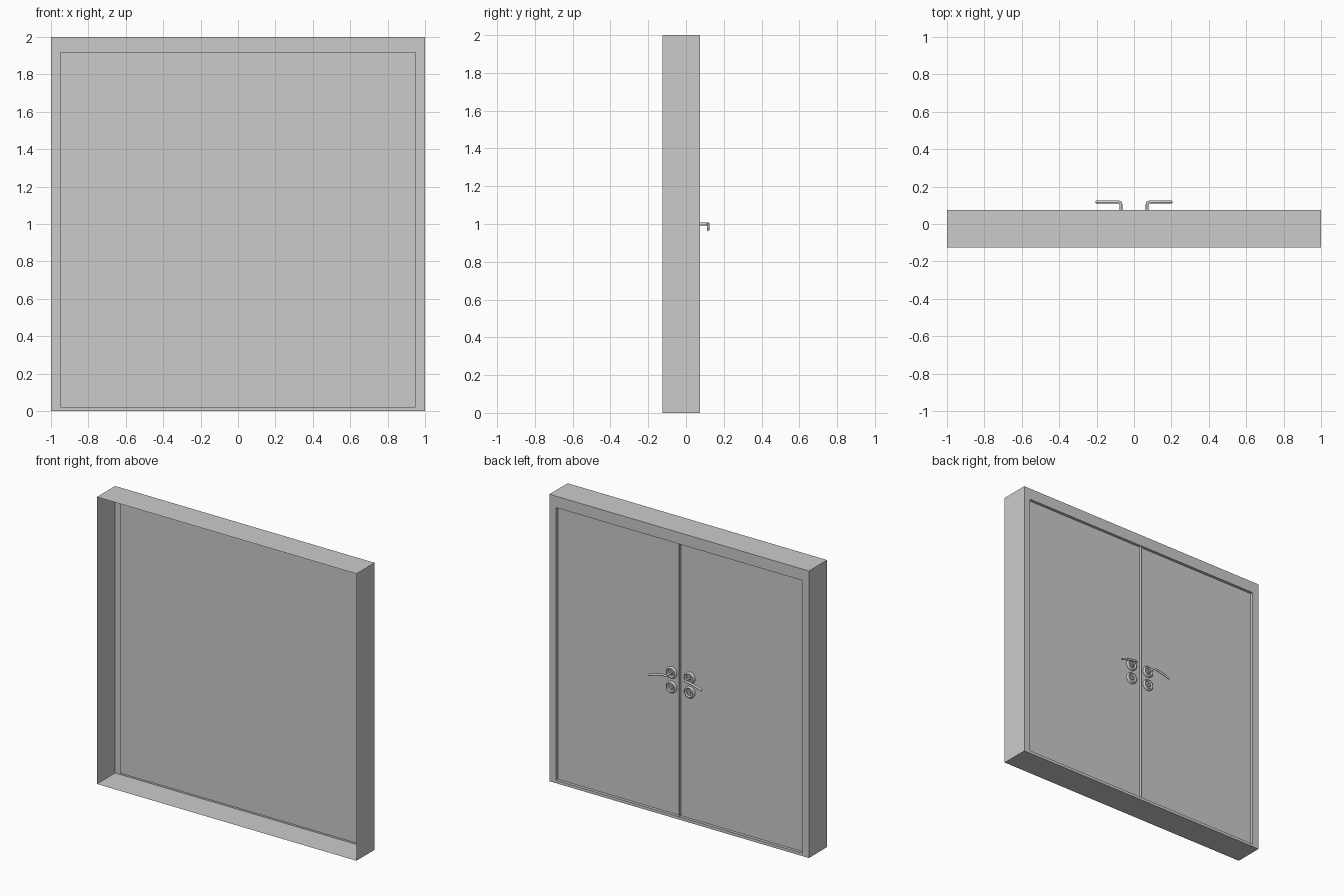
import bpy, bmesh, math
from mathutils import Vector

if "Cube" in bpy.data.objects:
    bpy.data.objects.remove(bpy.data.objects["Cube"])

FRONT, BACK, DOOR = -0.125, 0.075, 0.055
OUTER = (-1.0, 1.0, 0.0, 2.0)
INNER = (-0.95, 0.95, 0.02, 1.92)


def finish(name, bm, smooth=False):
    me = bpy.data.meshes.new(name)
    bm.to_mesh(me)
    bm.free()
    ob = bpy.data.objects.new(name, me)
    bpy.context.collection.objects.link(ob)
    if smooth:
        bpy.ops.object.select_all(action='DESELECT')
        ob.select_set(True)
        bpy.context.view_layer.objects.active = ob
        bpy.ops.object.shade_smooth_by_angle(angle=math.radians(40))
    return ob


def rect(bm, r, y):
    x0, x1, z0, z1 = r
    return [bm.verts.new((x, y, z)) for x, z in ((x0, z0), (x1, z0), (x1, z1), (x0, z1))]


# frame: open-fronted lining, back border and recess around the doors
bm = bmesh.new()
rings = [rect(bm, OUTER, FRONT), rect(bm, OUTER, BACK), rect(bm, INNER, BACK), rect(bm, INNER, DOOR)]
for a, b in zip(rings, rings[1:]):
    for i in range(4):
        j = (i + 1) % 4
        bm.faces.new((a[i], a[j], b[j], b[i]))
finish("door_frame", bm)

# two door leaves
for name, x0, x1 in (("left_door", INNER[0], 0), ("right_door", 0, INNER[1])):
    bm = bmesh.new()
    bm.faces.new(reversed(rect(bm, (x0, x1, INNER[2], INNER[3]), DOOR)))
    finish(name, bm)

# thin strip where the leaves meet
bm = bmesh.new()
bm.faces.new([bm.verts.new((0, y, z)) for y, z in
              ((DOOR, INNER[2]), (BACK, INNER[2]), (BACK, INNER[3]), (DOOR, INNER[3]))])
finish("meeting_strip", bm)


def lathe(name, profile, x, z, n=32):
    """Spin (radius, height) points about an axis pointing out of the door."""
    bm = bmesh.new()
    loops = []
    for r, h in profile:
        loops.append([bm.verts.new((x + r * math.cos(2 * math.pi * i / n), DOOR + h,
                                    z + r * math.sin(2 * math.pi * i / n))) for i in range(n)])
    for a, b in zip(loops, loops[1:]):
        for i in range(n):
            j = (i + 1) % n
            bm.faces.new((a[i], a[j], b[j], b[i]))
    bm.faces.new(loops[-1])
    bmesh.ops.recalc_face_normals(bm, faces=bm.faces)
    return finish(name, bm, True)


def lever(name, s):
    """Round bar leaving the door, turning a corner and drooping to its tip."""
    pts = [(0.07, 0.056, 1.0), (0.07, 0.105, 1.0), (0.073, 0.114, 1.0), (0.082, 0.118, 1.0)]
    for i in range(1, 9):
        t = i / 8
        pts.append((0.082 + 0.121 * t, 0.118, 1.0 - 0.03 * t ** 1.6))
    cu = bpy.data.curves.new(name, 'CURVE')
    cu.dimensions = '3D'
    cu.bevel_depth = 0.0075
    cu.bevel_resolution = 4
    cu.use_fill_caps = True
    sp = cu.splines.new('POLY')
    sp.points.add(len(pts) - 1)
    for p, (x, y, z) in zip(sp.points, pts):
        p.co = (s * x, y, z, 1)
    ob = bpy.data.objects.new(name, cu)
    bpy.context.collection.objects.link(ob)
    bpy.ops.object.select_all(action='DESELECT')
    ob.select_set(True)
    bpy.context.view_layer.objects.active = ob
    bpy.ops.object.convert(target='MESH')
    bpy.ops.object.shade_smooth_by_angle(angle=math.radians(40))


# handle sets, mirrored on both leaves
ROSE = [(0.04, 0), (0.04, 0.008), (0.037, 0.013), (0.032, 0.015), (0.027, 0.013), (0.024, 0.008)]
for side, s in (("left", -1), ("right", 1)):
    lathe(side + "_handle_rose", ROSE, s * 0.07, 1.0)
    lathe(side + "_lock_rose", ROSE, s * 0.07, 0.9)
    lathe(side + "_handle_collar", [(0.014, 0.006), (0.014, 0.014), (0.011, 0.017)], s * 0.07, 1.0)
    lathe(side + "_lock_barrel", [(0.013, 0.006), (0.013, 0.013), (0.011, 0.015)], s * 0.07, 0.9)
    lever(side + "_lever", s)
